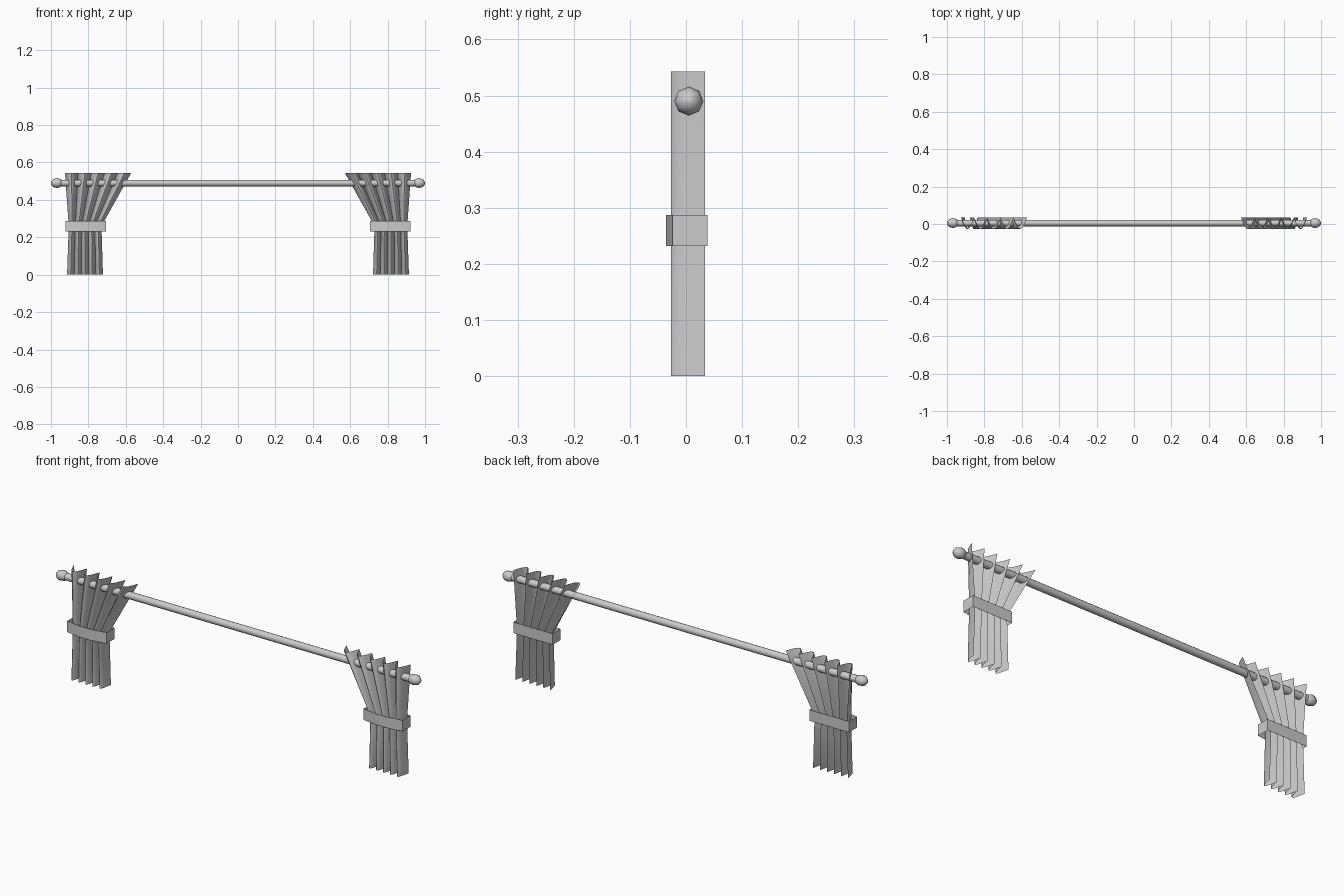
import bpy, math

if "Cube" in bpy.data.objects:
    bpy.data.objects.remove(bpy.data.objects["Cube"])

ROD_Y, ROD_Z = 0.005, 0.49


def make(name, verts, faces, angle=50):
    me = bpy.data.meshes.new(name)
    me.from_pydata(verts, [], faces)
    me.update()
    ob = bpy.data.objects.new(name, me)
    bpy.context.collection.objects.link(ob)
    bpy.ops.object.select_all(action='DESELECT')
    ob.select_set(True)
    bpy.context.view_layer.objects.active = ob
    bpy.ops.object.shade_smooth_by_angle(angle=math.radians(angle))
    return ob


def grid_faces(rows, cols, wrap):
    n = cols if wrap else cols - 1
    return [(r * cols + c, r * cols + (c + 1) % cols,
             (r + 1) * cols + (c + 1) % cols, (r + 1) * cols + c)
            for r in range(rows - 1) for c in range(n)]


def lathe_x(name, profile, sides):
    """Revolve (x, radius) points about the rod axis."""
    verts = [(x, ROD_Y + r * math.sin(2 * math.pi * k / sides),
              ROD_Z + r * math.cos(2 * math.pi * k / sides))
             for x, r in profile for k in range(sides)]
    faces = grid_faces(len(profile), sides, True)
    faces += [tuple(range(sides))[::-1],
              tuple(range(len(verts) - sides, len(verts)))]
    return make(name, verts, faces)


# Pole
lathe_x("curtain_rod", [(-0.95, 0.0175), (0.95, 0.0175)], 12)

# Pleat cross-section: rounded folds at the front, sharp creases at the back
PLEATS, STEPS = 5, 8
LEVELS = [(0.0, 0.914, 0.722), (0.26, 0.905, 0.730), (0.543, 0.925, 0.572)]

for side, s in (("left", -1), ("right", 1)):
    # Ball end
    ball = [(s * (0.968 + 0.032 * math.cos(a)), max(0.026 * math.sin(a), 0.001))
            for a in [math.pi * i / 8 for i in range(9)]]
    lathe_x(side + "_finial", ball, 8)

    # Gathered drape
    cols = PLEATS * STEPS + 1
    verts = []
    for z, outer, inner in LEVELS:
        for c in range(cols):
            t = c / (cols - 1)
            y = 0.034 - 0.061 * abs(math.sin(math.pi * c / STEPS))
            verts.append((s * (outer + (inner - outer) * t), y, z))
    make(side + "_drape", verts, grid_faces(len(LEVELS), cols, False))

    # Tieback band, flat behind and bowed at the front
    loop = [(0.922, 0.038), (0.922, -0.024), (0.845, -0.036), (0.785, -0.036),
            (0.706, -0.024), (0.706, 0.038)]
    verts = [(s * x, y, z) for z in (0.232, 0.287) for x, y in loop]
    make(side + "_tieback", verts, grid_faces(2, len(loop), True), 30)
